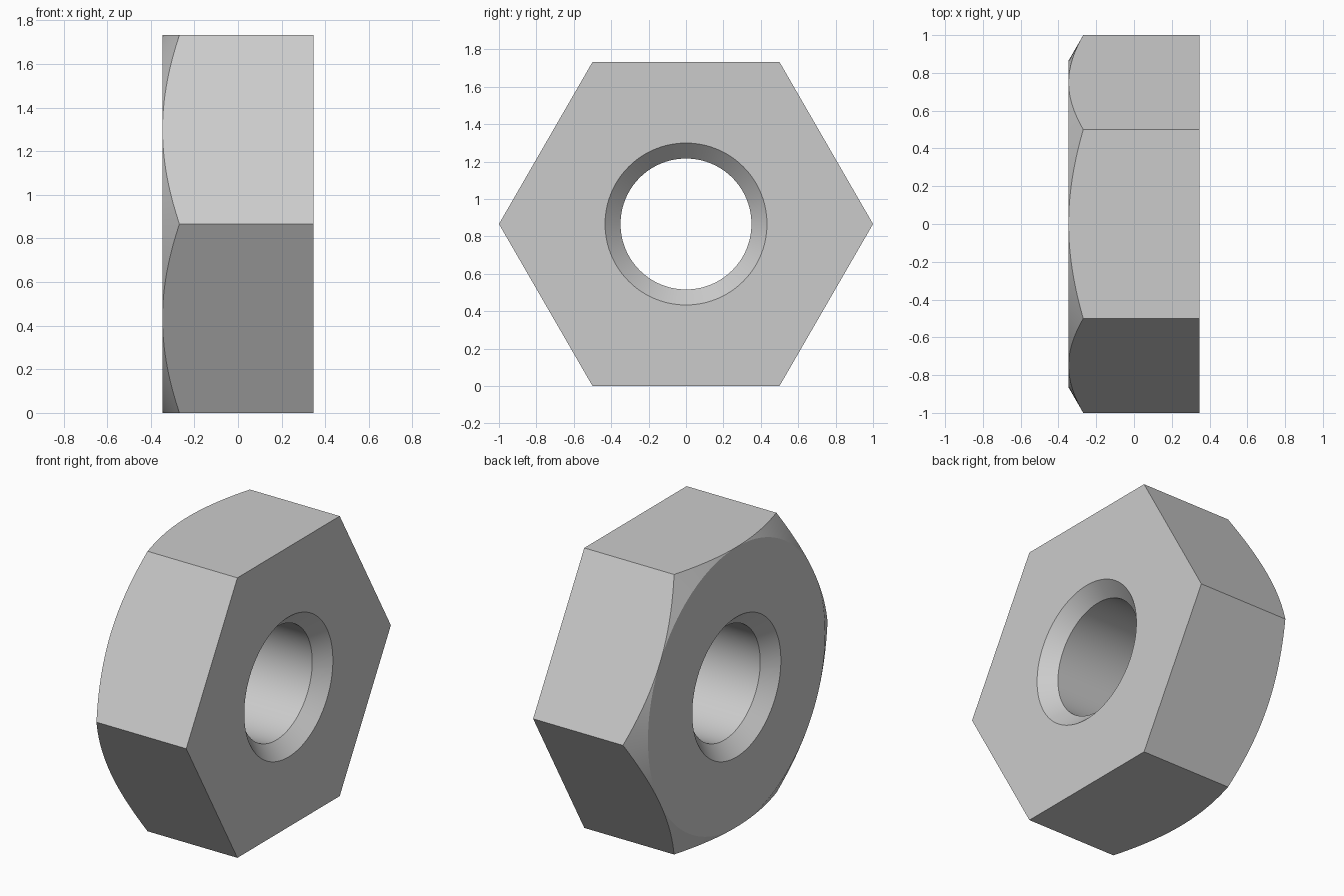
import bpy
import bmesh
from math import radians, sin, cos, tan

HALF = 0.346                       # half thickness along x
APOTHEM = cos(radians(30))         # centre to flat
BORE, SINK = 0.35, 0.433           # hole radius, countersink radius
STEPS = 20                         # segments per hexagon side

cube = bpy.data.objects.get("Cube")
if cube:
    bpy.data.objects.remove(cube, do_unlink=True)

steel = bpy.data.materials.new("grey_steel")
steel.use_nodes = True
grey = (0.6, 0.6, 0.6, 1)
steel.diffuse_color = grey
steel.node_tree.nodes["Principled BSDF"].inputs["Base Color"].default_value = grey


def section(angle):
    """Closed (x, radius) section of the nut at an angle in degrees."""
    rim = APOTHEM / cos(radians(angle % 60 - 30))
    depth = SINK - BORE
    crown = -HALF + (rim - APOTHEM) * tan(radians(30))
    return [(-HALF, SINK), (depth - HALF, BORE), (HALF - depth, BORE),
            (HALF, SINK), (HALF, rim), (crown, rim), (-HALF, APOTHEM)]


# Sweep the section around the x axis, so the crown cone meets the flats in arcs
bm = bmesh.new()
rings = []
for i in range(6 * STEPS):
    angle = i * 60 / STEPS
    a = radians(angle)
    rings.append([bm.verts.new((x, r * cos(a), APOTHEM + r * sin(a)))
                  for x, r in section(angle)])
for i, ring in enumerate(rings):
    following = rings[(i + 1) % len(rings)]
    for j in range(len(ring)):
        k = (j + 1) % len(ring)
        bm.faces.new((ring[j], ring[k], following[k], following[j]))

# Merge the points where the crown touches the middle of each flat
bmesh.ops.remove_doubles(bm, verts=bm.verts, dist=1e-5)
bmesh.ops.recalc_face_normals(bm, faces=bm.faces)

mesh = bpy.data.meshes.new("hex_nut")
bm.to_mesh(mesh)
bm.free()
mesh.materials.append(steel)
nut = bpy.data.objects.new("hex_nut", mesh)
bpy.context.collection.objects.link(nut)

# Smooth bore and crown, crisp edges elsewhere
bpy.ops.object.select_all(action='DESELECT')
nut.select_set(True)
bpy.context.view_layer.objects.active = nut
bpy.ops.object.shade_smooth_by_angle(angle=radians(20))
